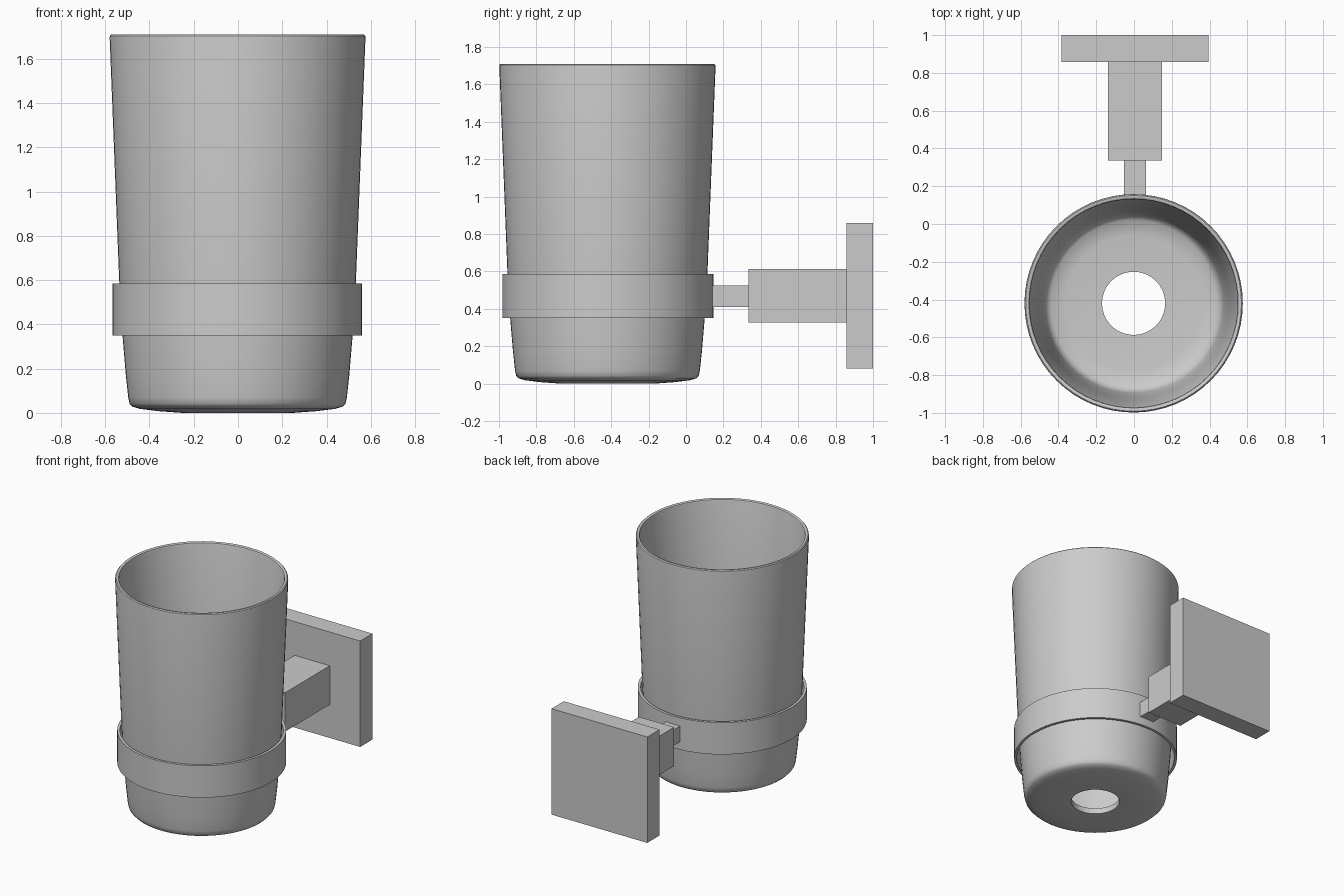
import bpy, math

if "Cube" in bpy.data.objects:
    bpy.data.objects.remove(bpy.data.objects["Cube"])

CUP_Y = -0.42
SEGMENTS = 64


def finish(name, verts, faces, angle=None):
    mesh = bpy.data.meshes.new(name)
    mesh.from_pydata(verts, [], faces)
    mesh.update()
    obj = bpy.data.objects.new(name, mesh)
    bpy.context.collection.objects.link(obj)
    if angle:
        bpy.ops.object.select_all(action='DESELECT')
        obj.select_set(True)
        bpy.context.view_layer.objects.active = obj
        bpy.ops.object.shade_smooth_by_angle(angle=math.radians(angle))
    return obj


def lathe(name, profile, x, y):
    """Revolve a closed (radius, z) loop, listed counter-clockwise, about z."""
    n = len(profile)
    verts, faces = [], []
    for i in range(SEGMENTS):
        a = 2 * math.pi * i / SEGMENTS
        verts += [(x + r * math.cos(a), y + r * math.sin(a), z) for r, z in profile]
        j = (i + 1) % SEGMENTS
        for k in range(n):
            m = (k + 1) % n
            faces.append((i * n + k, j * n + k, j * n + m, i * n + m))
    return finish(name, verts, faces, 35)


def box(name, x, y, z):
    """Box from (min, max) ranges."""
    verts = [(a, b, c) for a in x for b in y for c in z]
    faces = [(0, 1, 3, 2), (4, 6, 7, 5), (0, 4, 5, 1),
             (2, 3, 7, 6), (0, 2, 6, 4), (1, 5, 7, 3)]
    return finish(name, verts, faces)


# Tapered tumbler with a rounded rim and an open hole in its floor
lathe("tumbler", [
    (0.167, 0.003), (0.25, 0.0), (0.36, 0.008), (0.44, 0.018), (0.475, 0.028),
    (0.488, 0.042), (0.494, 0.07), (0.505, 0.17), (0.52, 0.35), (0.535, 0.60),
    (0.578, 1.695), (0.577, 1.704), (0.571, 1.71), (0.560, 1.71),
    (0.554, 1.706), (0.551, 1.697), (0.508, 0.60), (0.493, 0.35),
    (0.474, 0.12), (0.463, 0.08), (0.44, 0.06), (0.36, 0.05), (0.167, 0.045),
], -0.002, CUP_Y)

# Holder ring around the tumbler
lathe("holder_ring", [(0.545, 0.35), (0.564, 0.35), (0.564, 0.585), (0.545, 0.585)],
      -0.003, CUP_Y + 0.002)

# Wall bracket, from the ring back to the wall
box("neck", (-0.053, 0.063), (0.128, 0.335), (0.41, 0.525))
box("arm_front", (-0.138, 0.148), (0.335, 0.477), (0.326, 0.612))
box("arm_rear", (-0.138, 0.148), (0.477, 0.857), (0.326, 0.612))
box("wall_plate", (-0.385, 0.395), (0.857, 1.0), (0.08, 0.86))
